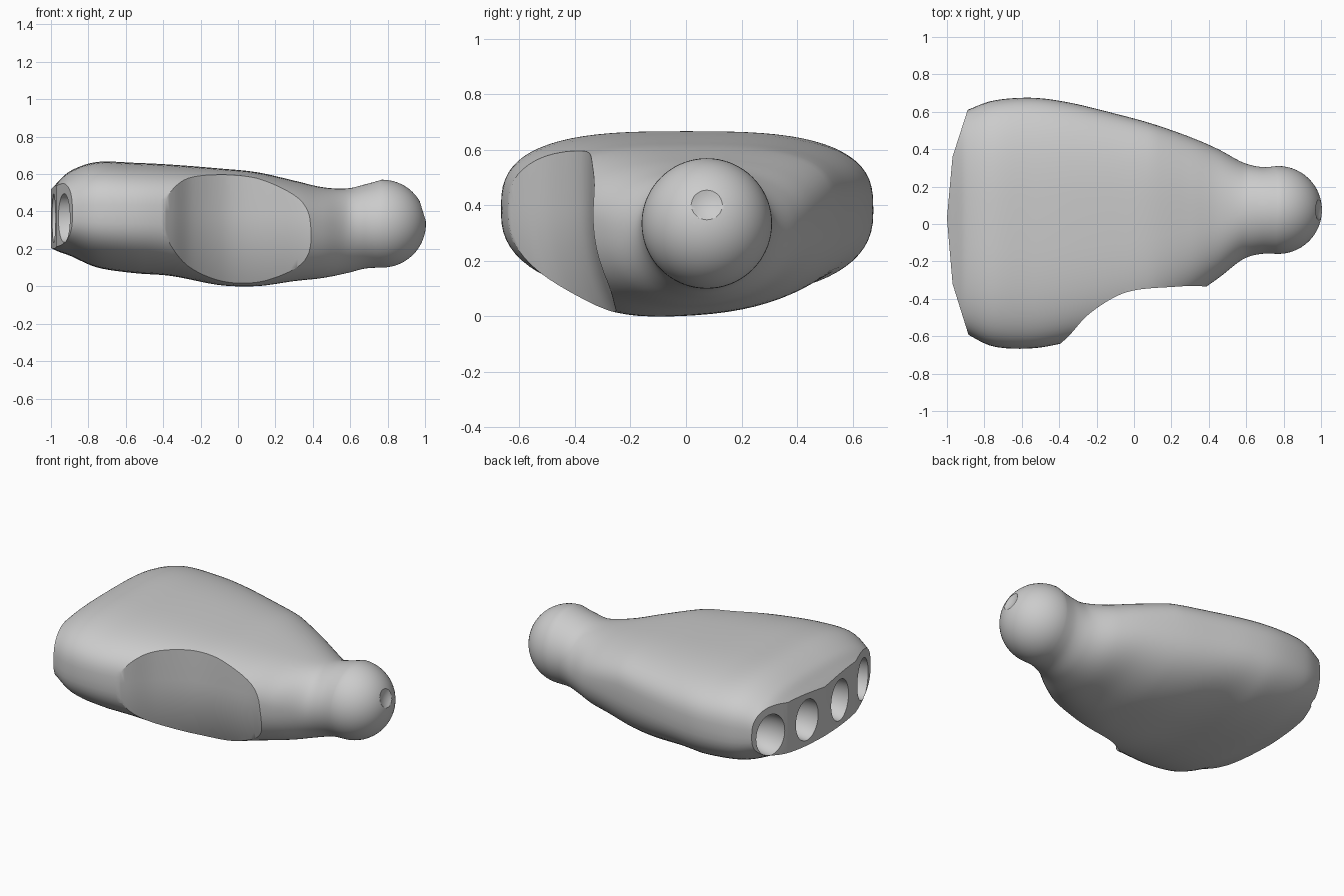
import bpy, bmesh
from math import sin, cos, pi, radians
from mathutils import Vector

default = bpy.data.objects.get("Cube")
if default:
    bpy.data.objects.remove(default, do_unlink=True)

grey = bpy.data.materials.new("matte_grey")
grey.use_nodes = True
colour = (0.6, 0.6, 0.6, 1)
grey.diffuse_color = colour
grey.node_tree.nodes["Principled BSDF"].inputs["Base Color"].default_value = colour


def make_object(name, bm):
    bmesh.ops.recalc_face_normals(bm, faces=bm.faces)
    mesh = bpy.data.meshes.new(name)
    bm.to_mesh(mesh)
    bm.free()
    mesh.materials.append(grey)
    obj = bpy.data.objects.new(name, mesh)
    bpy.context.collection.objects.link(obj)
    return obj


def loft(name, rings):
    """Skin a list of closed rings and cap both ends."""
    bm = bmesh.new()
    loops = [[bm.verts.new(p) for p in ring] for ring in rings]
    count = len(loops[0])
    for a, b in zip(loops, loops[1:]):
        for i in range(count):
            j = (i + 1) % count
            bm.faces.new((a[i], a[j], b[j], b[i]))
    bm.faces.new(loops[0])
    bm.faces.new(loops[-1])
    return make_object(name, bm)


def ellipsoid(name, centre, radii):
    bm = bmesh.new()
    bmesh.ops.create_uvsphere(bm, u_segments=40, v_segments=24, radius=1)
    bmesh.ops.scale(bm, vec=radii, verts=bm.verts)
    bmesh.ops.translate(bm, vec=centre, verts=bm.verts)
    return make_object(name, bm)


def catmull(rows, steps):
    """Smoothly interpolate rows of numbers."""
    rows = [Vector(r) for r in rows]
    result = []
    for i in range(len(rows) - 1):
        a, b, c, d = (rows[min(max(i + k, 0), len(rows) - 1)] for k in (-1, 0, 1, 2))
        for s in range(steps):
            t = s / steps
            result.append(0.5 * (2 * b + (c - a) * t + (2 * a - 5 * b + 4 * c - d) * t ** 2
                                 + (3 * b - a - 3 * c + d) * t ** 3))
    return result + [rows[-1]]


# Palm outline: x, front y, back y, bottom z, top z
stations = [
    (-1.06, -0.50, 0.53, 0.24, 0.45),
    (-0.97, -0.55, 0.58, 0.19, 0.55),
    (-0.89, -0.59, 0.61, 0.16, 0.62),
    (-0.75, -0.655, 0.66, 0.10, 0.665),
    (-0.55, -0.665, 0.675, 0.07, 0.66),
    (-0.35, -0.63, 0.65, 0.055, 0.65),
    (-0.10, -0.56, 0.59, 0.01, 0.63),
    (0.10, -0.49, 0.535, 0.005, 0.61),
    (0.30, -0.39, 0.465, 0.03, 0.565),
    (0.45, -0.29, 0.40, 0.045, 0.53),
    (0.58, -0.19, 0.33, 0.07, 0.523),
    (0.68, -0.16, 0.305, 0.095, 0.545),
    (0.77, -0.16, 0.31, 0.10, 0.57),
]
outline = catmull(stations, 7)

# Wrist ball closes the narrow end
BALL = Vector((0.77, 0.075, 0.335))
R = 0.235
for k in range(1, 15):
    a = pi / 2 * k / 14.4
    r = R * cos(a)
    outline.append((BALL.x + R * sin(a), BALL.y - r, BALL.y + r, BALL.z - r, BALL.z + r))


def power(v, e):
    return abs(v) ** e * (1 if v >= 0 else -1)


def section(x, y0, y1, z0, z1, count=72):
    """Rounded cross-section, boxy at the palm and circular at the wrist."""
    t = min(max((x - 0.1) / 0.5, 0), 1)
    mid = 0.38 * (1 - t) + (z0 + z1) / 2 * t
    skew = 0.1 * max(0, 1 - (x / 0.6 - 0.2) ** 2)
    ring = []
    for i in range(count):
        a = 2 * pi * i / count
        upper = sin(a) >= 0
        n = (3 if upper else 2.5) * (1 - t) + 2 * t
        u, v = power(cos(a), 2 / n), power(sin(a), 2 / n)
        y = (y0 + y1) / 2 + u * (y1 - y0) / 2
        z = mid + v * (z1 - mid) if upper else mid + v * (mid - z0) * (1 - skew * u)
        ring.append((x, y, max(z, 0)))
    return ring


palm = loft("palm", [section(*row) for row in outline])


def prism(name, plan, layers):
    """Stack a plan shape at each (height, y shift)."""
    return loft(name, [[(x, y + shift, z) for x, y in plan] for z, shift in layers])


# Hollow for the thumb on the front side
curve = catmull([(-0.44, -0.68), (-0.35, -0.60), (-0.25, -0.49), (-0.12, -0.40),
                 (0.0, -0.355), (0.18, -0.338), (0.38, -0.335), (0.5, -0.40)], 6)
thumb_plan = [tuple(p) for p in curve] + [(0.5, -0.95), (-0.44, -0.95)]
layers = [(-0.1 + 0.05 * k, 0.1 * max(0, 0.4 - (-0.1 + 0.05 * k)) ** 2 / 0.16) for k in range(11)]
cutters = [prism("thumb_cutter", thumb_plan, layers + [(0.9, 0)])]

# Faceted knuckle end, one flat per finger
knuckles = [(-0.87, 0.67), (-0.97, 0.36), (-1.0, 0.03), (-0.97, -0.32), (-0.87, -0.64)]
knuckle_plan = knuckles + [(-1.3, -0.9), (-1.3, 0.9)]
cutters.append(prism("knuckle_cutter", knuckle_plan, [(-0.2, 0), (0.9, 0)]))

# Finger sockets in the flats
for i, (x, y) in enumerate([(-0.93, 0.48), (-0.985, 0.19), (-0.985, -0.14), (-0.93, -0.45)]):
    cutters.append(ellipsoid(f"socket_cutter_{i + 1}", (x, y, 0.365), (0.18, 0.1, 0.13)))

# Shallow dimple in the wrist ball
direction = Vector((cos(radians(17)), 0, sin(radians(17))))
cutters.append(ellipsoid("dimple_cutter", BALL + direction * (R + 0.11), (0.13, 0.13, 0.13)))

for cutter in cutters:
    mod = palm.modifiers.new(cutter.name, 'BOOLEAN')
    mod.operation = 'DIFFERENCE'
    mod.solver = 'EXACT'
    mod.object = cutter
    bpy.context.view_layer.objects.active = palm
    palm.select_set(True)
    bpy.ops.object.modifier_apply(modifier=mod.name)
for cutter in cutters:
    bpy.data.objects.remove(cutter, do_unlink=True)

bpy.ops.object.select_all(action='DESELECT')
palm.select_set(True)
bpy.context.view_layer.objects.active = palm
bpy.ops.object.shade_smooth_by_angle(angle=radians(35))
